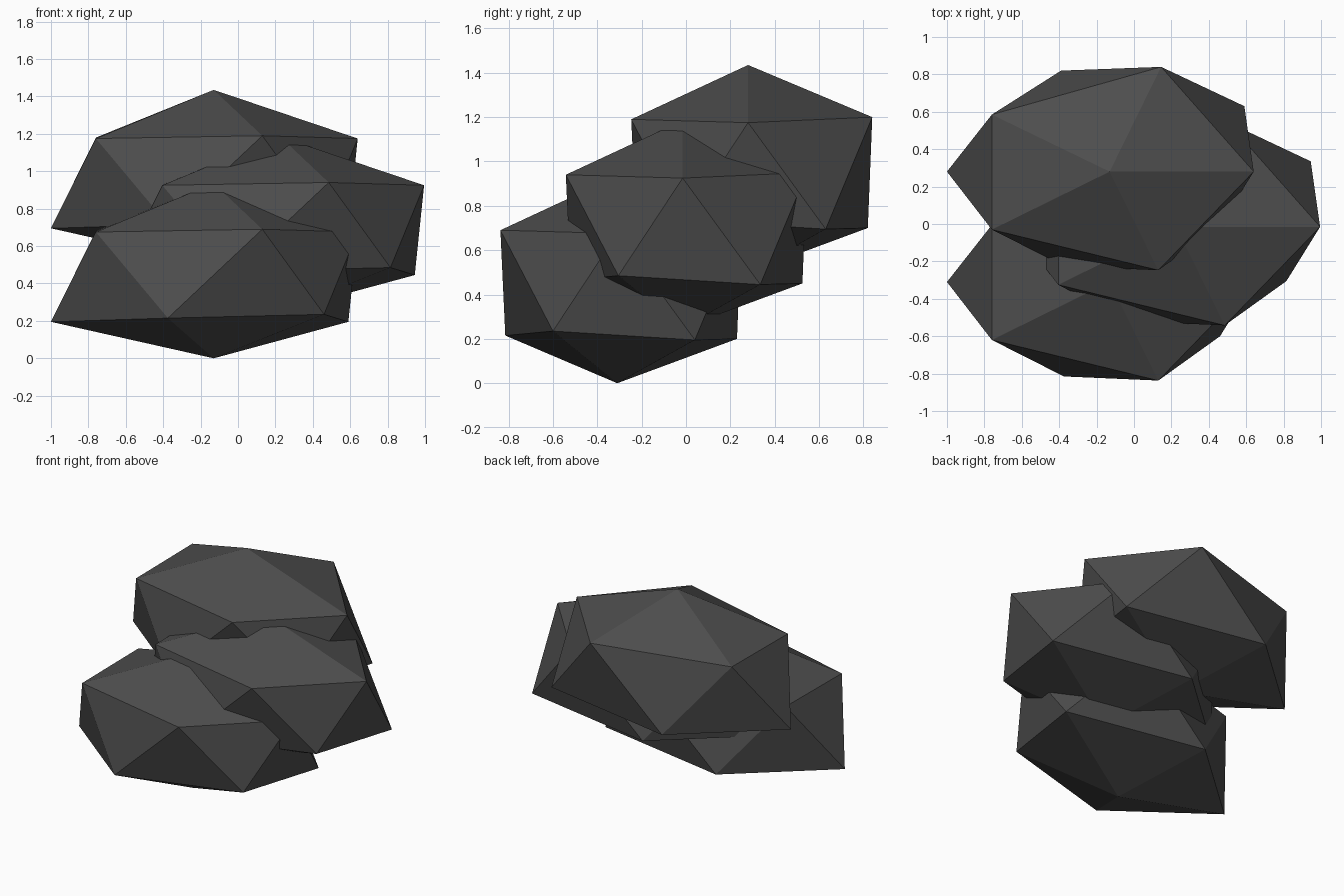
import bpy
import bmesh
from mathutils import Vector

cube = bpy.data.objects.get("Cube")
if cube:
    bpy.data.objects.remove(cube, do_unlink=True)

# Dark stone colour
STONE = (0.075, 0.075, 0.075, 1)
stone = bpy.data.materials.new("dark_stone")
stone.use_nodes = True
stone.diffuse_color = STONE
shader = next(n for n in stone.node_tree.nodes if n.type == "BSDF_PRINCIPLED")
shader.inputs["Base Color"].default_value = STONE

# Irregular twenty-sided boulder: two staggered rings between two tips
LOWER_RING = [(.59, -.29, .235), (.72, .35, .195), (-.26, .54, .2),
              (-.87, 0, .195), (-.245, -.505, .215)]
UPPER_RING = [(.77, 0, .675), (.275, .56, .7), (-.63, .305, .68),
              (-.63, -.31, .675), (.26, -.527, .69)]
TOP_HEIGHT = .935


def boulder_mesh():
    bm = bmesh.new()
    bottom = bm.verts.new((0, 0, 0))
    top = bm.verts.new((0, 0, TOP_HEIGHT))
    low = [bm.verts.new(p) for p in LOWER_RING]
    high = [bm.verts.new(p) for p in UPPER_RING]
    count = len(low)
    for i in range(count):
        j = (i + 1) % count
        for corners in ((bottom, low[j], low[i]), (low[i], low[j], high[i]),
                        (low[j], high[j], high[i]), (high[i], high[j], top)):
            bm.faces.new(corners)
    bmesh.ops.recalc_face_normals(bm, faces=bm.faces)
    mesh = bpy.data.meshes.new("boulder")
    bm.to_mesh(mesh)
    bm.free()
    mesh.materials.append(stone)
    return mesh


# Three copies stacked in steps towards the back
boulder = boulder_mesh()
PLACES = {
    "front_boulder": (-.13, -.31, 0),
    "middle_boulder": (.225, -.015, .25),
    "back_boulder": (-.13, .28, .5),
}
for name, place in PLACES.items():
    rock = bpy.data.objects.new(name, boulder)
    rock.location = Vector(place)
    bpy.context.collection.objects.link(rock)
